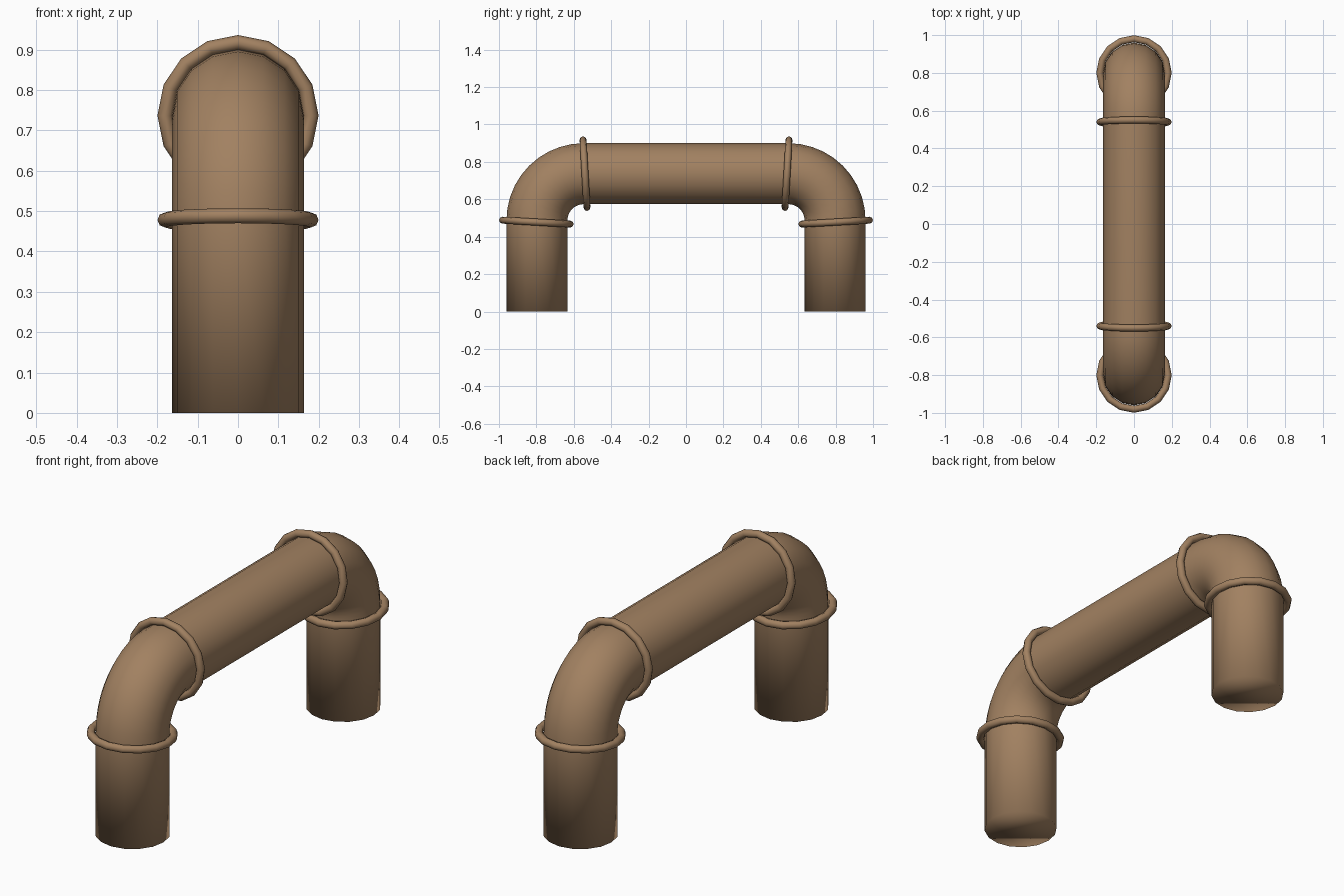
import bpy, bmesh, math
from mathutils import Vector

if "Cube" in bpy.data.objects:
    bpy.data.objects.remove(bpy.data.objects["Cube"])

R, LEG_Y, TOP_Z, BEND = 0.163, 0.797, 0.737, 0.25
SIDES, STEPS = 16, 10

mat = bpy.data.materials.new("tan brown")
mat.diffuse_color = (0.36, 0.22, 0.12, 1)
mat.use_nodes = True
mat.node_tree.nodes["Principled BSDF"].inputs["Base Color"].default_value = mat.diffuse_color


def finish(name, bm):
    bmesh.ops.recalc_face_normals(bm, faces=bm.faces)
    for f in bm.faces:
        f.smooth = True
    me = bpy.data.meshes.new(name)
    bm.to_mesh(me)
    bm.free()
    me.materials.append(mat)
    ob = bpy.data.objects.new(name, me)
    bpy.context.collection.objects.link(ob)


def hoop(bm, y, z, ang, radius):
    # circle of vertices whose outward in-plane direction is (-cos, sin)
    n = Vector((0, -math.cos(ang), math.sin(ang)))
    return [bm.verts.new(Vector((0, y, z)) + radius *
            (Vector((math.cos(t), 0, 0)) + n * math.sin(t)))
            for t in (2 * math.pi * i / SIDES for i in range(SIDES))]


# Pipe: leg, bend, span, bend, leg as one smooth sweep
cy, cz = LEG_Y - BEND, TOP_Z - BEND
path = [(-LEG_Y, 0, 0)]
for side in (-1, 1):
    for i in range(STEPS + 1):
        a = math.pi / 2 * (i / STEPS + (side > 0))
        path.append((side * cy - BEND * math.cos(a), cz + BEND * math.sin(a), a))
path.append((LEG_Y, 0, math.pi))

bm = bmesh.new()
hoops = [hoop(bm, y, z, a, R) for y, z, a in path]
for p, q in zip(hoops, hoops[1:]):
    for i in range(SIDES):
        j = (i + 1) % SIDES
        bm.faces.new((p[i], p[j], q[j], q[i]))
bm.faces.new(hoops[0])
bm.faces.new(hoops[-1])
finish("pipe", bm)


# Collar rings at both ends of each bend, slightly tilted along the bend
def collar(name, y, z, ang, major=0.181, minor=0.0185, ns=8):
    bm = bmesh.new()
    n = Vector((0, -math.cos(ang), math.sin(ang)))
    axis = Vector((0, math.sin(ang), math.cos(ang)))
    loops = []
    for i in range(SIDES):
        t = 2 * math.pi * i / SIDES
        d = Vector((math.cos(t), 0, 0)) + n * math.sin(t)
        loops.append([bm.verts.new(Vector((0, y, z)) +
                      d * (major + minor * math.cos(s)) + axis * minor * math.sin(s))
                      for s in (2 * math.pi * k / ns for k in range(ns))])
    for i in range(SIDES):
        p, q = loops[i], loops[(i + 1) % SIDES]
        for k in range(ns):
            m = (k + 1) % ns
            bm.faces.new((p[k], p[m], q[m], q[k]))
    finish(name, bm)


tilt = math.radians(3.3)
for side, label in ((-1, "front"), (1, "back")):
    for name, y, z, a in (("lower_collar", 0.8, 0.478, tilt),
                          ("upper_collar", 0.54, 0.737, math.pi / 2 - tilt)):
        collar(label + "_" + name, side * y, z, a if side < 0 else math.pi - a)
